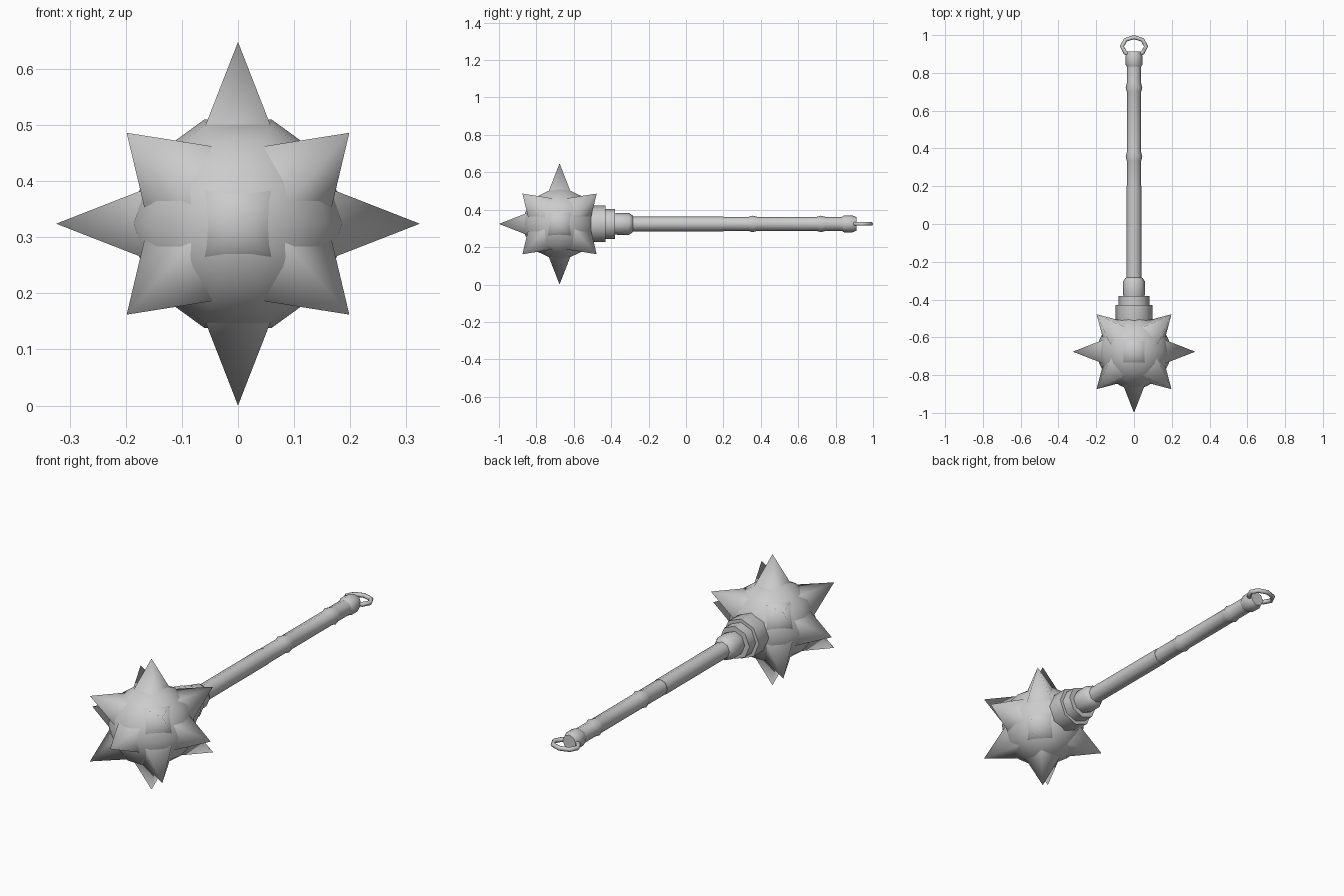
import bpy, bmesh, math
from mathutils import Vector

if "Cube" in bpy.data.objects:
    bpy.data.objects.remove(bpy.data.objects["Cube"])

CZ = 0.324                       # height of the mace axis
HEAD = Vector((0, -0.676, CZ))   # centre of the spiked ball
BALL_R, SPIKE_L = 0.195, 0.324


def finish(name, bm, angle=40):
    bmesh.ops.recalc_face_normals(bm, faces=bm.faces)
    me = bpy.data.meshes.new(name)
    bm.to_mesh(me)
    bm.free()
    ob = bpy.data.objects.new(name, me)
    bpy.context.collection.objects.link(ob)
    bpy.ops.object.select_all(action='DESELECT')
    ob.select_set(True)
    bpy.context.view_layer.objects.active = ob
    bpy.ops.object.shade_smooth_by_angle(angle=math.radians(angle))
    return ob


def lathe(name, profile, sides, angle=50):
    """Closed solid turned round the y axis from (y, radius) points."""
    bm = bmesh.new()
    rings = []
    for y, r in profile:
        rings.append([bm.verts.new((r * math.cos(2 * math.pi * i / sides), y,
                                    CZ + r * math.sin(2 * math.pi * i / sides)))
                      for i in range(sides)])
    for a, b in zip(rings, rings[1:]):
        for i in range(sides):
            j = (i + 1) % sides
            bm.faces.new((a[i], a[j], b[j], b[i]))
    bm.faces.new(rings[0])
    bm.faces.new(rings[-1])
    return finish(name, bm, angle)


def spike(name, axis, right):
    """Four-sided spike whose base is buried in the ball."""
    axis, right = axis.normalized(), right.normalized()
    up = axis.cross(right)
    depth = 0.12
    w = 0.39 * (SPIKE_L - depth)
    bm = bmesh.new()
    tip = bm.verts.new(HEAD + axis * SPIKE_L)
    base = [bm.verts.new(HEAD + axis * depth + right * w * a + up * w * b)
            for a, b in ((1, 1), (-1, 1), (-1, -1), (1, -1))]
    for i in range(4):
        bm.faces.new((base[i], base[(i + 1) % 4], tip))
    bm.faces.new(base)
    return finish(name, bm, 95)


# Ball head: ten-sided sphere with its poles along the handle
n = 10
ball = [(HEAD.y - BALL_R * math.cos(math.pi * i / n),
         max(BALL_R * math.sin(math.pi * i / n), 0.0005)) for i in range(n + 1)]
lathe("ball_head", ball, n, 60)

# Straight spikes: front, sides, top and bottom
X, Y, Z = Vector((1, 0, 0)), Vector((0, 1, 0)), Vector((0, 0, 1))
for name, axis, right in (("front", -Y, X), ("left", -X, Y), ("right", X, Y),
                          ("top", Z, X), ("bottom", -Z, X)):
    spike("spike_" + name, axis, right)

# Diagonal spikes, 30 degrees above and below the middle
c, s = math.cos(math.radians(30)) * math.sqrt(0.5), 0.5
for sx in (-1, 1):
    for sy in (-1, 1):
        for sz in (-1, 1):
            spike("diagonal_spike", Vector((sx * c, sy * c, sz * s)),
                  Vector((sy, -sx, 0)))

# Stepped collar behind the ball
lathe("collar", [(-0.54, 0.09), (-0.505, 0.098), (-0.43, 0.098), (-0.43, 0.081),
                 (-0.38, 0.081), (-0.38, 0.05)], 8)
lathe("socket", [(-0.40, 0.052), (-0.365, 0.059), (-0.305, 0.059),
                 (-0.285, 0.045), (-0.28, 0.03)], 8)

# Shaft with two raised grip rings
lathe("shaft", [(-0.30, 0.04), (0.20, 0.04), (0.20, 0.038), (0.335, 0.038),
                (0.355, 0.044), (0.38, 0.038), (0.70, 0.038),
                (0.72, 0.044), (0.745, 0.038), (0.85, 0.038)], 8)

# Pommel cap
lathe("pommel", [(0.83, 0.036), (0.845, 0.045), (0.89, 0.045), (0.912, 0.036)], 8)

# Hanging ring: eight-sided flattened loop lying level
bm = bmesh.new()
loops = []
for i in range(8):
    a = math.pi * i / 4
    ring = []
    for k in range(6):
        t = math.pi * k / 3
        o = 0.011 * math.cos(t)
        ring.append(bm.verts.new(((0.064 + o) * math.cos(a),
                                  0.94 + (0.049 + o) * math.sin(a),
                                  CZ + 0.011 * math.sin(t))))
    loops.append(ring)
for i in range(8):
    p, q = loops[i], loops[(i + 1) % 8]
    for k in range(6):
        m = (k + 1) % 6
        bm.faces.new((p[k], p[m], q[m], q[k]))
finish("hanging_ring", bm, 65)
